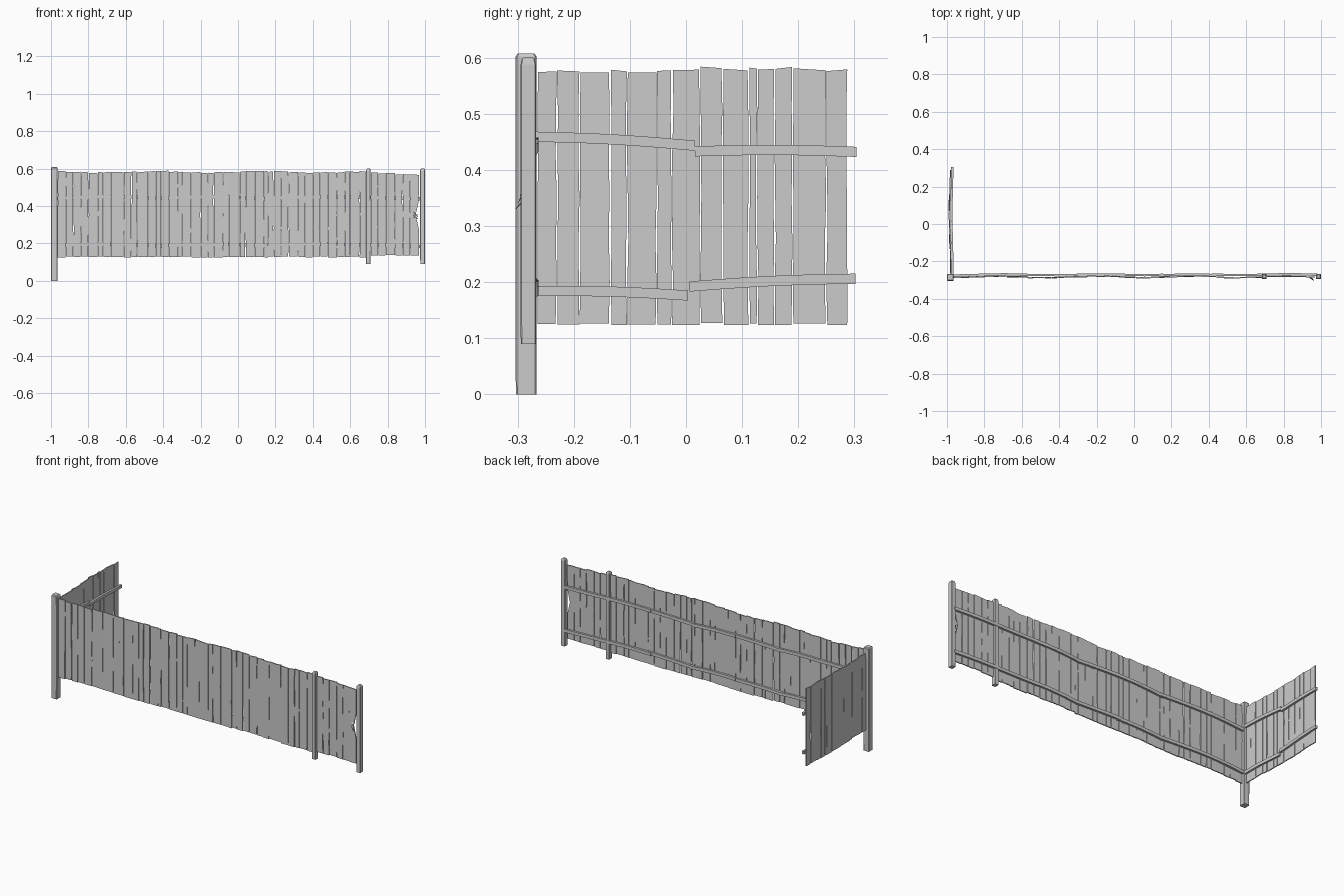
import bpy
import bmesh
import math
import random

random.seed(7)

default_cube = bpy.data.objects.get("Cube")
if default_cube:
    bpy.data.objects.remove(default_cube, do_unlink=True)

# One weathered grey for all timber
wood = bpy.data.materials.new("grey_wood")
wood.use_nodes = True
grey = (0.6, 0.6, 0.6, 1)
wood.diffuse_color = grey
wood.node_tree.nodes["Principled BSDF"].inputs["Base Color"].default_value = grey


def finish(name, bm):
    bmesh.ops.recalc_face_normals(bm, faces=bm.faces)
    mesh = bpy.data.meshes.new(name)
    bm.to_mesh(mesh)
    bm.free()
    mesh.materials.append(wood)
    obj = bpy.data.objects.new(name, mesh)
    bpy.context.collection.objects.link(obj)
    return obj


def skin(bm, rings):
    """Join rings of points into one closed bar."""
    loops = [[bm.verts.new(p) for p in ring] for ring in rings]
    count = len(loops[0])
    for low, high in zip(loops, loops[1:]):
        for i in range(count):
            j = (i + 1) % count
            bm.faces.new((low[i], low[j], high[j], high[i]))
    bm.faces.new(loops[0])
    bm.faces.new(loops[-1])


# Panel frames: u runs along the fence, d points outward, z is up
def front(u, d, z):
    return (u, -0.283 - d, z)


def side(u, d, z):
    return (-0.984 - d, u, z)


def bow(u):
    return 0.004 * math.sin(u * 12 + 1)


def wobble(amount):
    return random.uniform(-amount, amount)


def planks(name, place, edges, top, bottom, broken=False):
    """A row of crooked boards whose gaps open and close along their length."""
    bm = bmesh.new()
    levels = 6
    for n, (left, right) in enumerate(zip(edges, edges[1:])):
        mid = (left + right) / 2
        depth = bow(mid) + wobble(0.0015)
        lean = wobble(0.002)
        high = top + 0.004 * math.sin(mid * 11) + wobble(0.003)
        low = bottom + wobble(0.002)
        slope = wobble(0.002)
        rings = []
        for k in range(levels + 1):
            t = k / levels
            z = low + (high - low) * t
            a = left + 0.0012 + wobble(0.0013)
            b = right - 0.0012 + wobble(0.0013)
            # A bite torn out of the last board
            if broken and n == len(edges) - 2 and k == 3:
                b -= 0.018
            d = depth + lean * (t - 0.5)
            tilt = slope if k == levels else 0
            rings.append([place(a, d - 0.003, z - tilt), place(b, d - 0.003, z + tilt),
                          place(b, d + 0.003, z + tilt), place(a, d + 0.003, z - tilt)])
        skin(bm, rings)
    return finish(name, bm)


def rail(name, place, u0, u1, z0, z1, inset=0.0):
    """A slightly sagging bar on the inner face of the boards."""
    bm = bmesh.new()
    rings = []
    steps = 6
    for k in range(steps + 1):
        t = k / steps
        u = u0 + (u1 - u0) * t
        z = z0 + (z1 - z0) * t + 0.003 * math.sin(math.pi * t)
        d = bow(u) * 0.6 - 0.004 - inset
        rings.append([place(u, d, z - 0.009), place(u, d - 0.012, z - 0.009),
                      place(u, d - 0.012, z + 0.009), place(u, d, z + 0.009)])
    skin(bm, rings)
    return finish(name, bm)


def post(name, x, y, width, depth, low, high, rounding):
    """A square post with softened top corners."""
    bm = bmesh.new()
    rings = []
    for z, s in ((low, 0.96), (low + 0.1, 1), (high - rounding, 0.98),
                 (high - rounding * 0.3, 0.85), (high, 0.6 if rounding > 0.008 else 0.8)):
        w, d = width * s / 2, depth * s / 2
        c = 0.15 * min(w, d)
        rings.append([(x - w + c, y - d, z), (x + w - c, y - d, z),
                      (x + w, y - d + c, z), (x + w, y + d - c, z),
                      (x + w - c, y + d, z), (x - w + c, y + d, z),
                      (x - w, y + d - c, z), (x - w, y - d + c, z)])
    skin(bm, rings)
    return finish(name, bm)


# Posts
post("corner_post", -0.982, -0.285, 0.036, 0.038, 0, 0.607, 0.005)
post("middle_post", 0.697, -0.281, 0.024, 0.028, 0.09, 0.60, 0.012)
post("end_post", 0.987, -0.281, 0.026, 0.028, 0.09, 0.60, 0.012)

# Boards; edges are in hundredths
long_edges = (-96.5, -92, -88, -84, -80, -75, -72, -68, -61, -57, -54, -48, -44, -41,
              -37, -32, -30, -25, -20, -16, -13, -8, -5, 1, 4, 9, 14, 16, 19, 23, 27,
              32, 36, 40, 44, 48, 53, 57, 60, 65, 68.8)
short_edges = (71, 75, 79, 84, 88, 92, 96.8)
side_edges = (-26.5, -23, -19, -13.5, -10.5, -5.2, -2.5, 2.5, 6.5, 11.2, 12.7, 15.8,
              19, 25, 28.8)


def scaled(edges):
    return [e / 100 for e in edges]


planks("long_front_boards", front, scaled(long_edges), 0.582, 0.127)
planks("short_front_boards", front, scaled(short_edges), 0.572, 0.136, broken=True)
planks("side_boards", side, scaled(side_edges), 0.578, 0.125)

# Splinters sticking out of the broken board
splinters = bmesh.new()
for z, reach, rise in ((0.37, 0.016, 0.03), (0.35, 0.02, 0.02), (0.335, 0.012, -0.02)):
    skin(splinters, [
        [front(0.935, 0, z), front(0.942, 0, z + 0.006), front(0.938, 0.005, z)],
        [front(0.96, reach, z - rise), front(0.962, reach, z - rise + 0.002),
         front(0.961, reach + 0.001, z - rise)]])
finish("splinters", splinters)

# Front rails, lapped in sections
joints = (-0.97, -0.71, -0.42, -0.13, 0.14, 0.42, 0.98)
for label, base in (("upper", 0.443), ("lower", 0.19)):
    for n, (a, b) in enumerate(zip(joints, joints[1:])):
        shift = 0.005 if n % 2 else -0.004
        rail(f"front_{label}_rail_{n + 1}", front, a - 0.005, min(b + 0.015, 0.98),
             base + shift, base - shift + wobble(0.004), 0.002 * (n % 2))

# Side rails
rail("side_upper_rail_near", side, -0.268, 0.016, 0.459, 0.443)
rail("side_upper_rail_far", side, 0.016, 0.304, 0.433, 0.432)
rail("side_lower_rail_near", side, -0.268, 0.004, 0.184, 0.176)
rail("side_lower_rail_far", side, 0.006, 0.302, 0.192, 0.206)
